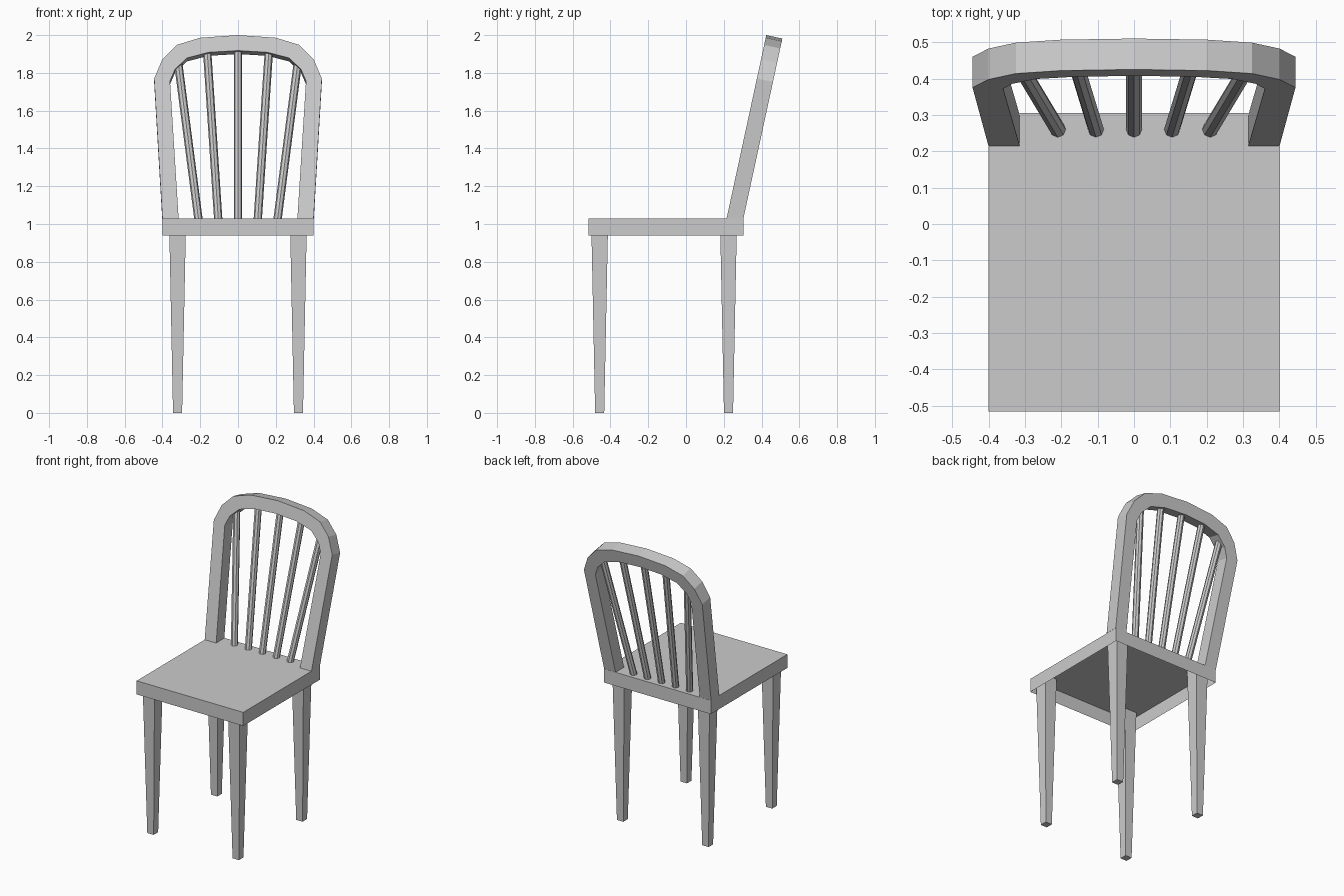
import bpy, bmesh
from mathutils import Vector

if "Cube" in bpy.data.objects:
    bpy.data.objects.remove(bpy.data.objects["Cube"])

SEAT_TOP = 1.03
SLOPE = 0.2165                      # backward lean of the back, dy/dz
THICK = Vector((0, 0.085, -0.0184))  # frame depth, square to the lean


def finish(name, bm):
    bmesh.ops.recalc_face_normals(bm, faces=bm.faces[:])
    mesh = bpy.data.meshes.new(name)
    bm.to_mesh(mesh)
    bm.free()
    obj = bpy.data.objects.new(name, mesh)
    bpy.context.collection.objects.link(obj)
    return obj


def lean(x, z):
    """Point on the front plane of the leaning back."""
    return Vector((x, 0.215 + (z - SEAT_TOP) * SLOPE, z))


def trim_at_seat(bm):
    bmesh.ops.bisect_plane(bm, geom=bm.verts[:] + bm.edges[:] + bm.faces[:],
                           plane_co=(0, 0, SEAT_TOP), plane_no=(0, 0, 1),
                           clear_inner=True)


# Seat: shallow tray shape, open underneath
bm = bmesh.new()
bmesh.ops.create_cube(bm, size=1)
bmesh.ops.scale(bm, vec=(0.8, 0.82, SEAT_TOP - 0.938), verts=bm.verts)
bmesh.ops.translate(bm, vec=(0, -0.105, (SEAT_TOP + 0.938) / 2), verts=bm.verts)
bm.faces.ensure_lookup_table()
under = min(bm.faces, key=lambda f: f.calc_center_median().z)
bmesh.ops.delete(bm, geom=[under], context='FACES_ONLY')
finish("seat", bm)

# Legs: square, tapering to the floor
for row, y in (("front", -0.457), ("back", 0.225)):
    for side, s in (("left", -1), ("right", 1)):
        bm = bmesh.new()
        bmesh.ops.create_cube(bm, size=2)
        for v in bm.verts:
            half, z = (0.045, SEAT_TOP - 0.002) if v.co.z > 0 else (0.024, 0)
            v.co = (s * 0.32 + v.co.x * half, y + v.co.y * half, z)
        finish(f"{row}_{side}_leg", bm)

# Back frame: arched band between an outer and an inner outline
outer = [(0.398, 0.99), (0.444, 1.77), (0.40, 1.873), (0.325, 1.948), (0.20, 1.986), (0, 2.0)]
inner = [(0.312, 0.99), (0.36, 1.757), (0.333, 1.82), (0.27, 1.879), (0.155, 1.909), (0, 1.918)]


def full(half):
    return half + [(-x, z) for x, z in reversed(half[:-1])]


bm = bmesh.new()
rings = []
for (xo, zo), (xi, zi) in zip(full(outer), full(inner)):
    a, b = lean(xo, zo), lean(xi, zi)
    rings.append([bm.verts.new(p) for p in (a, b, b + THICK, a + THICK)])
for r, q in zip(rings, rings[1:]):
    for i in range(4):
        j = (i + 1) % 4
        bm.faces.new((r[i], r[j], q[j], q[i]))
trim_at_seat(bm)
finish("back_frame", bm)

# Spindles: five octagonal rods fanning out into the arch
for n, (x0, x1, z1) in enumerate([(-0.21, -0.315, 1.84), (-0.105, -0.163, 1.91), (0, 0, 1.92),
                                  (0.105, 0.163, 1.91), (0.21, 0.315, 1.84)]):
    foot = lean(x0, SEAT_TOP) + Vector((0, 0.046, 0))
    head = lean(x1, z1) + Vector((0, 0.046, 0))
    axis = (head - foot).normalized()
    foot, head = foot - axis * 0.03, head + axis * 0.025
    bm = bmesh.new()
    bmesh.ops.create_cone(bm, cap_ends=True, segments=8, radius1=0.022, radius2=0.022,
                          depth=(head - foot).length)
    turn = Vector((0, 0, 1)).rotation_difference(axis).to_matrix()
    for v in bm.verts:
        v.co = turn @ v.co + (foot + head) / 2
    trim_at_seat(bm)
    finish(f"spindle_{n + 1}", bm)
